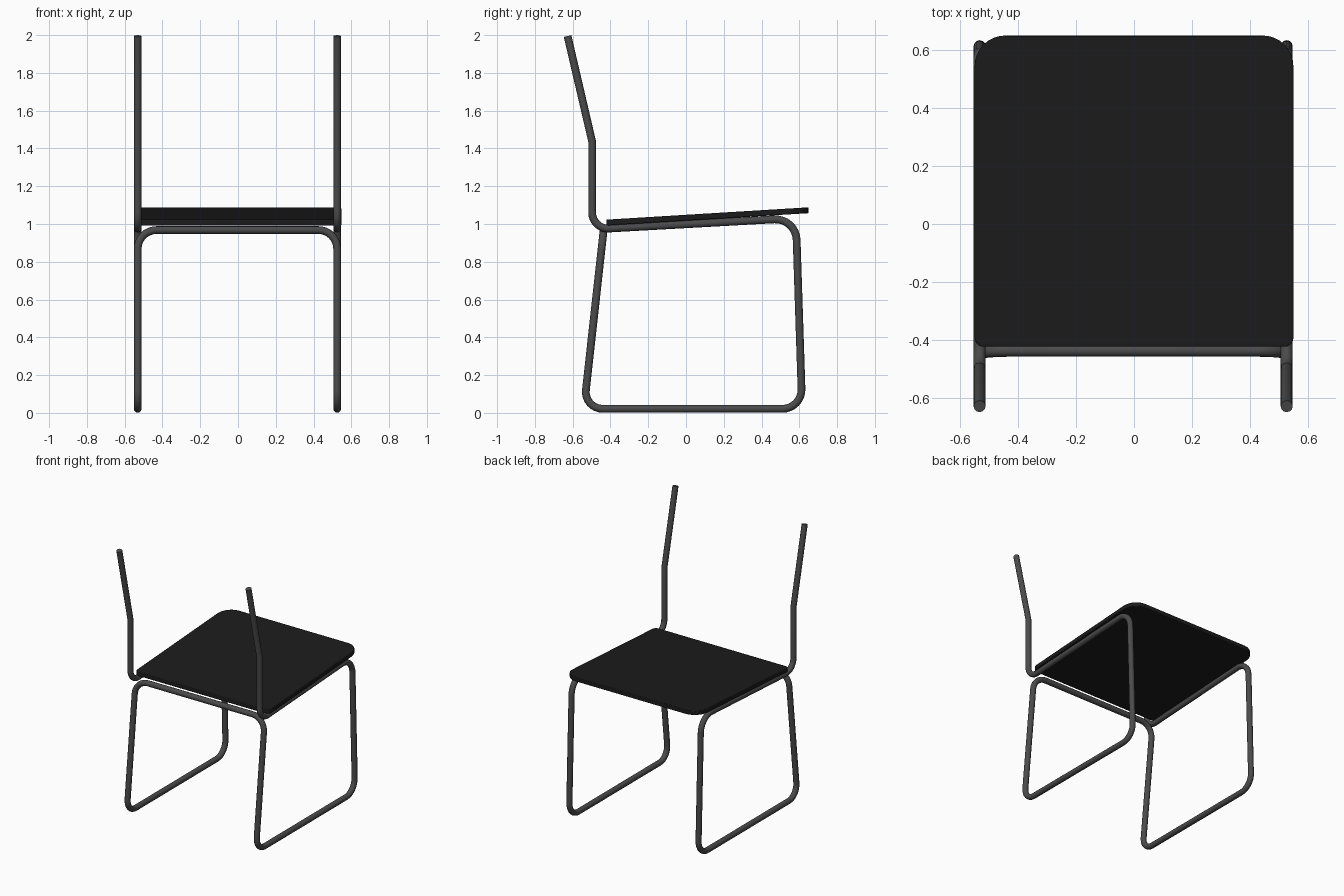
import bpy, bmesh, math
from mathutils import Vector

cube = bpy.data.objects.get("Cube")
if cube:
    bpy.data.objects.remove(cube, do_unlink=True)

TUBE_RADIUS = 0.0205
SIDE_X = 0.528
SHIFT_X = -0.003  # the frame sits slightly off the seat's centre


def make_material(name, value):
    mat = bpy.data.materials.new(name)
    mat.use_nodes = True
    color = (value, value, value, 1)
    mat.diffuse_color = color
    mat.node_tree.nodes["Principled BSDF"].inputs["Base Color"].default_value = color
    return mat


steel = make_material("dark grey steel", 0.07)
black = make_material("black seat", 0.0112)


def rounded(corners, steps=8, closed=False):
    """Round each (point, setback) corner with an arc; setback 0 stays sharp."""
    result = []
    count = len(corners)
    for i, (point, setback) in enumerate(corners):
        p = Vector(point)
        if setback == 0 or (not closed and i in (0, count - 1)):
            result.append(p)
            continue
        a = (Vector(corners[i - 1][0]) - p).normalized()
        b = (Vector(corners[(i + 1) % count][0]) - p).normalized()
        half = a.angle(b) / 2
        radius = setback * math.tan(half)
        center = p + (a + b).normalized() * setback / math.cos(half)
        start = (p + a * setback - center).normalized()
        end = (p + b * setback - center).normalized()
        result += [center + start.slerp(end, s / steps) * radius for s in range(steps + 1)]
    return result


def finish(obj, mat, angle):
    obj.data.materials.clear()
    obj.data.materials.append(mat)
    bpy.ops.object.select_all(action='DESELECT')
    obj.select_set(True)
    bpy.context.view_layer.objects.active = obj
    if obj.type == 'CURVE':
        bpy.ops.object.convert(target='MESH')
    bpy.ops.object.shade_smooth_by_angle(angle=math.radians(angle))


def tube(name, points):
    curve = bpy.data.curves.new(name, 'CURVE')
    curve.dimensions = '3D'
    curve.bevel_depth = TUBE_RADIUS
    curve.bevel_resolution = 4
    curve.use_fill_caps = True
    spline = curve.splines.new('POLY')
    spline.points.add(len(points) - 1)
    for target, p in zip(spline.points, points):
        target.co = (*p, 1)
    obj = bpy.data.objects.new(name, curve)
    bpy.context.collection.objects.link(obj)
    finish(obj, steel, 40)


# Bent tube: back upright, seat rail, front leg, floor runner, back leg, crossbar
side_profile = [
    (-0.627, 1.995, 0), (-0.497, 1.437, 0), (-0.497, 0.971, 0.09),
    (0.582, 1.031, 0.115), (0.615, 0.0215, 0.105), (-0.541, 0.0215, 0.1),
    (-0.436, 0.968, 0.1),
]
for side, label in ((1, "left"), (-1, "right")):
    x = side * SIDE_X + SHIFT_X
    path = [((x, y, z), setback) for y, z, setback in side_profile]
    path.append(((SHIFT_X, -0.436, 0.968), 0))
    tube(label + "_side_frame", rounded(path))

# Seat panel: rounded outline, extruded and tilted
HALF_WIDTH, BACK_Y, FRONT_Y, THICKNESS = 0.548, -0.422, 0.648, 0.031
outline = rounded([
    ((-HALF_WIDTH, BACK_Y, 0), 0.03), ((HALF_WIDTH, BACK_Y, 0), 0.03),
    ((HALF_WIDTH, FRONT_Y, 0), 0.105), ((-HALF_WIDTH, FRONT_Y, 0), 0.105),
], closed=True)
bm = bmesh.new()
face = bm.faces.new([bm.verts.new(p) for p in outline])
extruded = bmesh.ops.extrude_face_region(bm, geom=[face])
top = [v for v in extruded["geom"] if isinstance(v, bmesh.types.BMVert)]
bmesh.ops.translate(bm, verts=top, vec=(0, 0, THICKNESS))
for v in bm.verts:
    v.co.z += 0.992 + 0.061 * (v.co.y - BACK_Y)
bmesh.ops.recalc_face_normals(bm, faces=bm.faces)
mesh = bpy.data.meshes.new("seat")
bm.to_mesh(mesh)
bm.free()
seat = bpy.data.objects.new("seat", mesh)
bpy.context.collection.objects.link(seat)
bevel = seat.modifiers.new("soft_edge", 'BEVEL')
bevel.width = 0.004
bevel.segments = 2
bevel.limit_method = 'ANGLE'
bevel.angle_limit = math.radians(50)
finish(seat, black, 40)
